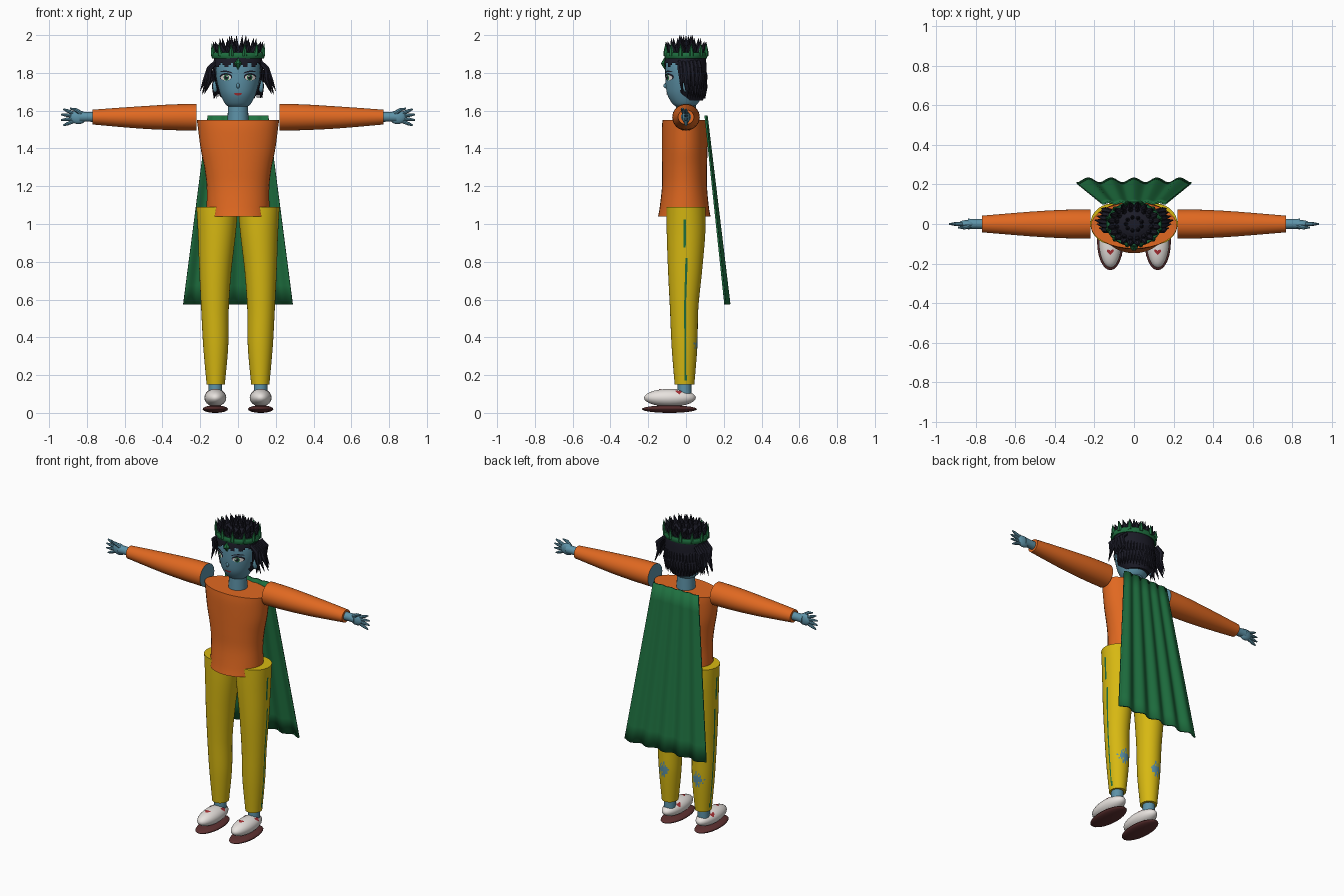
import bpy, bmesh
from math import sin, cos, pi
from mathutils import Vector

if "Cube" in bpy.data.objects:
    bpy.data.objects.remove(bpy.data.objects["Cube"])


def material(name, r, g, b):
    m = bpy.data.materials.new(name)
    m.use_nodes = True
    m.diffuse_color = (r, g, b, 1)
    m.node_tree.nodes["Principled BSDF"].inputs["Base Color"].default_value = (r, g, b, 1)
    return m


skin = material("blue skin", .11, .29, .39)
orange = material("orange cloth", .75, .14, .015)
yellow = material("yellow cloth", .68, .48, .006)
green = material("green", .013, .16, .05)
black = material("black hair", .011, .011, .02)
white = material("white", .8, .76, .73)
brown = material("brown sole", .11, .03, .03)
red = material("red", .4, .03, .035)


def finish(name, bm, mats, rule=None, mirror=False, angle=40, recalc=True):
    if recalc:
        bmesh.ops.recalc_face_normals(bm, faces=bm.faces)
    for f in bm.faces:
        f.material_index = rule(f.calc_center_median(), f) if rule else 0
    me = bpy.data.meshes.new(name)
    bm.to_mesh(me)
    bm.free()
    ob = bpy.data.objects.new(name, me)
    bpy.context.collection.objects.link(ob)
    for m in mats:
        me.materials.append(m)
    bpy.ops.object.select_all(action='DESELECT')
    ob.select_set(True)
    bpy.context.view_layer.objects.active = ob
    bpy.ops.object.shade_smooth_by_angle(angle=angle * pi / 180)
    if mirror:
        ob.modifiers.new("Mirror", 'MIRROR')
    return ob


def sample(rows, steps):
    # smooth curve through all rows
    rows = [Vector(r) for r in rows]
    out = []
    for i in range(len(rows) - 1):
        p0, p1, p2, p3 = rows[max(i - 1, 0)], rows[i], rows[i + 1], rows[min(i + 2, len(rows) - 1)]
        for k in range(steps):
            t = k / steps
            out.append(p1 + (p2 - p0) * (t / 2) + (p0 * 2 - p1 * 5 + p2 * 4 - p3) * (t * t / 2)
                       + (p1 * 3 - p0 - p2 * 3 + p3) * (t ** 3 / 2))
    return out + [rows[-1]]


def skin_rings(bm, rings):
    loops = [[bm.verts.new(p) for p in ring] for ring in rings]
    n = len(loops[0])
    for a, b in zip(loops, loops[1:]):
        for i in range(n):
            bm.faces.new((a[i], a[(i + 1) % n], b[(i + 1) % n], b[i]))
    bm.faces.new(loops[0][::-1])
    bm.faces.new(loops[-1])


def loft(rows, steps=4, segs=32, along_x=False):
    # rows: position on axis, centre a, centre b, radius a, radius b
    bm = bmesh.new()
    rings = []
    for t, a, b, ra, rb in sample(rows, steps):
        ring = [(a + ra * cos(2 * pi * i / segs), b + rb * sin(2 * pi * i / segs)) for i in range(segs)]
        rings.append([(t, p, q) if along_x else (p, q, t) for p, q in ring])
    skin_rings(bm, rings)
    return bm


def tube(bm, pts, radii, segs=6):
    pts = [Vector(p) for p in pts]
    rings = []
    for i, (p, r) in enumerate(zip(pts, radii)):
        q = (pts[min(i + 1, len(pts) - 1)] - pts[max(i - 1, 0)]).to_track_quat('Z', 'Y')
        rings.append([p + q @ Vector((r * cos(2 * pi * k / segs), r * sin(2 * pi * k / segs), 0))
                      for k in range(segs)])
    skin_rings(bm, rings)


def ball(bm, centre, radii):
    for v in bmesh.ops.create_uvsphere(bm, u_segments=24, v_segments=14, radius=1)["verts"]:
        v.co = Vector(centre) + Vector([a * b for a, b in zip(v.co, radii)])


# Clothes: tunic, sleeves with bare inner ends, trousers with stripes and patches
finish("tunic", loft([(1.04, 0, -.009, .168, .139), (1.09, 0, -.009, .166, .13), (1.2, 0, -.008, .166, .119),
                      (1.3, 0, -.008, .178, .119), (1.4, 0, -.007, .198, .121), (1.5, 0, -.007, .211, .121),
                      (1.55, 0, -.008, .218, .116)]), [orange])
finish("sleeves", loft([(.22, 0, 1.565, .073, .071), (.35, 0, 1.565, .072, .068), (.5, 0, 1.564, .064, .06),
                        (.65, 0, 1.565, .052, .049), (.77, 0, 1.566, .042, .039)], along_x=True),
       [orange, skin], lambda c, f: int(c.x < .221), mirror=True)


def trouser_rule(c, f):
    if c.x > .12 and 0 < c.y + .008 < .011 and .17 < c.z < 1.02:
        return 1
    dx, dz = abs(c.x - .12), abs(c.z - .365)
    ragged = .8 + .35 * sin(c.x * 420) * sin(c.z * 150)
    return 2 if c.y > 0 and dx / .05 + dz / .055 < ragged else 0


finish("trousers", loft([(.15, .118, -.008, .048, .052), (.35, .118, -.008, .066, .068),
                         (.55, .122, -.01, .073, .075), (.75, .12, -.005, .085, .09),
                         (.95, .112, 0, .1, .102), (1.09, .11, 0, .11, .103)], steps=18, segs=48),
       [yellow, green, skin], trouser_rule, mirror=True)

# Cape: rippled sheet that widens downwards
bm = bmesh.new()
grid = []
for j in range(11):
    t = j / 10
    grid.append([bm.verts.new(((.16 + .13 * t) * u, .106 + .113 * t + (.004 + .008 * t) * cos(u * 5 * pi),
                               1.575 - t)) for u in [k / 30 - 1 for k in range(61)]])
for a, b in zip(grid, grid[1:]):
    for i in range(60):
        bm.faces.new((a[i], a[i + 1], b[i + 1], b[i]))
cape = finish("cape", bm, [green])
solid = cape.modifiers.new("Thickness", 'SOLIDIFY')
solid.thickness = .009
solid.offset = 0

# Hands: wrist, palm, four spread fingers and a thumb
bm = bmesh.new()
tube(bm, [(.74, 0, 1.567), (.8, 0, 1.567), (.84, 0, 1.567)], [.027, .025, .027], 16)
ball(bm, (.845, 0, 1.565), (.045, .02, .036))
for i in range(4):
    s = i - 1.5
    base = Vector((.87, 0, 1.565 + s * .014))
    tip = Vector((.942 - abs(s) * .011, 0, 1.565 + s * .029))
    tube(bm, [base, base.lerp(tip, .6), tip], [.01, .009, .004], 8)
tube(bm, [(.83, -.01, 1.585), (.86, -.018, 1.605), (.89, -.018, 1.612)], [.012, .01, .004], 8)
finish("hands", bm, [skin], mirror=True)

# Ankles and shoes
bm = bmesh.new()
tube(bm, [(.12, -.008, .08), (.12, -.008, .2)], [.036, .036], 20)
finish("ankles", bm, [skin], mirror=True)
shoe_c, shoe_r = Vector((.12, -.085, .08)), Vector((.058, .137, .047))
bm = bmesh.new()
ball(bm, shoe_c, shoe_r)
finish("shoes", bm, [white], mirror=True)
bm = bmesh.new()
ball(bm, (.12, -.088, .02), (.067, .146, .02))
finish("soles", bm, [brown], mirror=True)

# Heart patches lying on the shoes
bm = bmesh.new()
for d, u, w in [((0, -.055, .044), (1, 0, 0), (0, 1, 0)), ((.04, .045, .03), (0, 1, 0), (-.5, 0, .8)),
                ((-.04, .045, .03), (0, 1, 0), (.5, 0, .8))]:
    ring = []
    for k in range(24):
        a = 2 * pi * k / 24
        hx = sin(a) ** 3
        hy = .8 * cos(a) - .32 * cos(2 * a) - .12 * cos(3 * a)
        q = Vector(d) + (Vector(u) * hx + Vector(w) * hy) * .018
        q = Vector([a / b for a, b in zip(q, shoe_r)]).normalized() * 1.05
        ring.append(bm.verts.new(shoe_c + q * shoe_r))
    bm.faces.new(ring)
finish("shoe_hearts", bm, [red], mirror=True)

# Head, neck, ears and nose
head_rows = [(1.615, 0, -.005, .04, .035), (1.635, 0, -.005, .067, .065), (1.68, 0, -.005, .09, .092),
             (1.73, 0, -.005, .106, .102), (1.79, 0, -.005, .117, .105), (1.85, 0, -.005, .115, .102),
             (1.9, 0, -.005, .09, .08)]
finish("head", loft(head_rows, steps=5, segs=40), [skin])
bm = bmesh.new()
tube(bm, [(0, 0, 1.53), (0, 0, 1.66)], [.056, .052], 24)
finish("neck", bm, [skin])
bm = bmesh.new()
ball(bm, (.122, 0, 1.73), (.014, .017, .034))
finish("ears", bm, [skin], mirror=True)
bm = bmesh.new()
ball(bm, (0, -.106, 1.732), (.009, .013, .014))
finish("nose", bm, [skin])


def face_y(x, z):
    rows = sample(head_rows, 8)
    for a, b in zip(rows, rows[1:]):
        if a[0] <= z <= b[0]:
            r = a.lerp(b, (z - a[0]) / (b[0] - a[0]))
            return r[2] - r[4] * max(0, 1 - (x / r[3]) ** 2) ** .5
    return -.1


def plate(name, mat, x, z, rx, rz, lift, mirror=True, bend=0.0, tilt=0.0, sides=20):
    # small oval, arc or diamond laid on the face
    bm = bmesh.new()
    rings = []
    for s in (1, .5, .02):
        ring = []
        for k in range(sides):
            a = 2 * pi * k / sides
            px, dz = s * rx * cos(a), s * rz * sin(a)
            pz = z + dz + tilt * px - bend * (px / rx) ** 2
            ring.append((x + px, face_y(x + px, pz) - lift, pz))
        rings.append(ring)
    skin_rings(bm, rings)
    bmesh.ops.delete(bm, geom=[f for f in bm.faces if len(f.verts) == sides and f.calc_area() > 1e-5],
                     context='FACES_ONLY') if sides > 4 else None
    finish(name, bm, [mat], mirror=mirror, recalc=False)


plate("eye_liners", black, .064, 1.779, .033, .02, .002)
plate("eye_whites", white, .064, 1.775, .028, .015, .004)
plate("irises", green, .062, 1.776, .014, .016, .006)
plate("pupils", black, .062, 1.776, .009, .011, .008)
plate("eye_glints", white, .058, 1.782, .004, .004, .0095)
plate("eyebrows", black, .062, 1.808, .034, .004, .003, bend=.007, tilt=.1)
plate("mouth", red, 0, 1.687, .022, .006, .003, mirror=False, bend=-.003)

# Hair cap, opened around the face with a jagged fringe
bm = loft([(1.655, 0, .02, .075, .07), (1.7, 0, .012, .108, .089), (1.76, 0, .002, .124, .103),
           (1.82, 0, -.003, .13, .111), (1.88, 0, -.003, .126, .107), (1.92, 0, -.003, .105, .088),
           (1.945, 0, -.003, .05, .045)], steps=6, segs=64)
cut = [f for f in bm.faces if f.calc_center_median().y < -.03
       and f.calc_center_median().z < 1.838 + .012 * sin(f.calc_center_median().x * 130)]
bmesh.ops.delete(bm, geom=cut, context='FACES')
finish("hair_cap", bm, [black])

# Back strands ending in points, and loose locks flying out at the sides
bm = bmesh.new()
for row, (top, low, flare) in enumerate([(1.84, 1.72, 1.06), (1.79, 1.665, 1.02)]):
    for i in range(22):
        a = pi * (i + row / 2) / 21.5
        c, s = cos(a), sin(a)
        tube(bm, [(.122 * c, .1 * s - .005, top), (.127 * c, .104 * s, (top + low) / 2),
                  (.125 * flare * c, .1 * flare * s, low)], [.008, .012, .001], 6)
finish("back_strands", bm, [black])
bm = bmesh.new()
for i in range(6):
    y = -.035 + i * .02
    out = .2 - .011 * abs(i - 2)
    tube(bm, [(.115, y, 1.86), (.15, y + .005, 1.825), (out - .025, y + .01, 1.765), (out, y + .015, 1.685 + .01 * (i % 3))],
         [.012, .016, .011, .001], 6)
finish("side_locks", bm, [black], mirror=True)

# Spiky tuft standing inside the crown
bm = bmesh.new()
for count, r0, r1, z1 in [(20, .085, .135, 1.965), (16, .06, .1, 1.985), (9, .025, .045, 2)]:
    for i in range(count):
        a = 2 * pi * (i + .5) / count
        tip = z1 - (.012 if i % 2 and count > 9 else 0)
        tube(bm, [(r0 * cos(a), r0 * .82 * sin(a), 1.89), (r1 * .9 * cos(a), r1 * .74 * sin(a), 1.93),
                  (r1 * cos(a), r1 * .8 * sin(a), tip)], [.018, .014, .0005], 6)
finish("hair_tuft", bm, [black])

# Crown: rounded band, upright points and a forehead gem
bm = bmesh.new()
band = [(.132 * cos(2 * pi * i / 48), .106 * sin(2 * pi * i / 48), 0) for i in range(48)]
rings = [[(x * s, y * s, z) for x, y, _ in band] for s, z in
         [(.93, 1.88), (1.03, 1.876), (1.07, 1.885), (1.07, 1.9), (1.03, 1.909), (.93, 1.906)]]
skin_rings(bm, rings)
bmesh.ops.delete(bm, geom=[f for f in bm.faces if len(f.verts) > 4], context='FACES_ONLY')
for i in range(12):
    a = 2 * pi * (i + .5) / 12
    c, s = cos(a), sin(a)
    tube(bm, [(.135 * c, .108 * s, 1.89), (.138 * c, .11 * s, 1.915), (.143 * c, .112 * s, 1.955)],
         [.014, .012, .001], 6)
finish("crown", bm, [green])
bm = bmesh.new()
tube(bm, [(0, -.112, 1.818), (0, -.116, 1.85), (0, -.114, 1.882)], [.001, .02, .004], 6)
finish("crown_gem", bm, [green])
